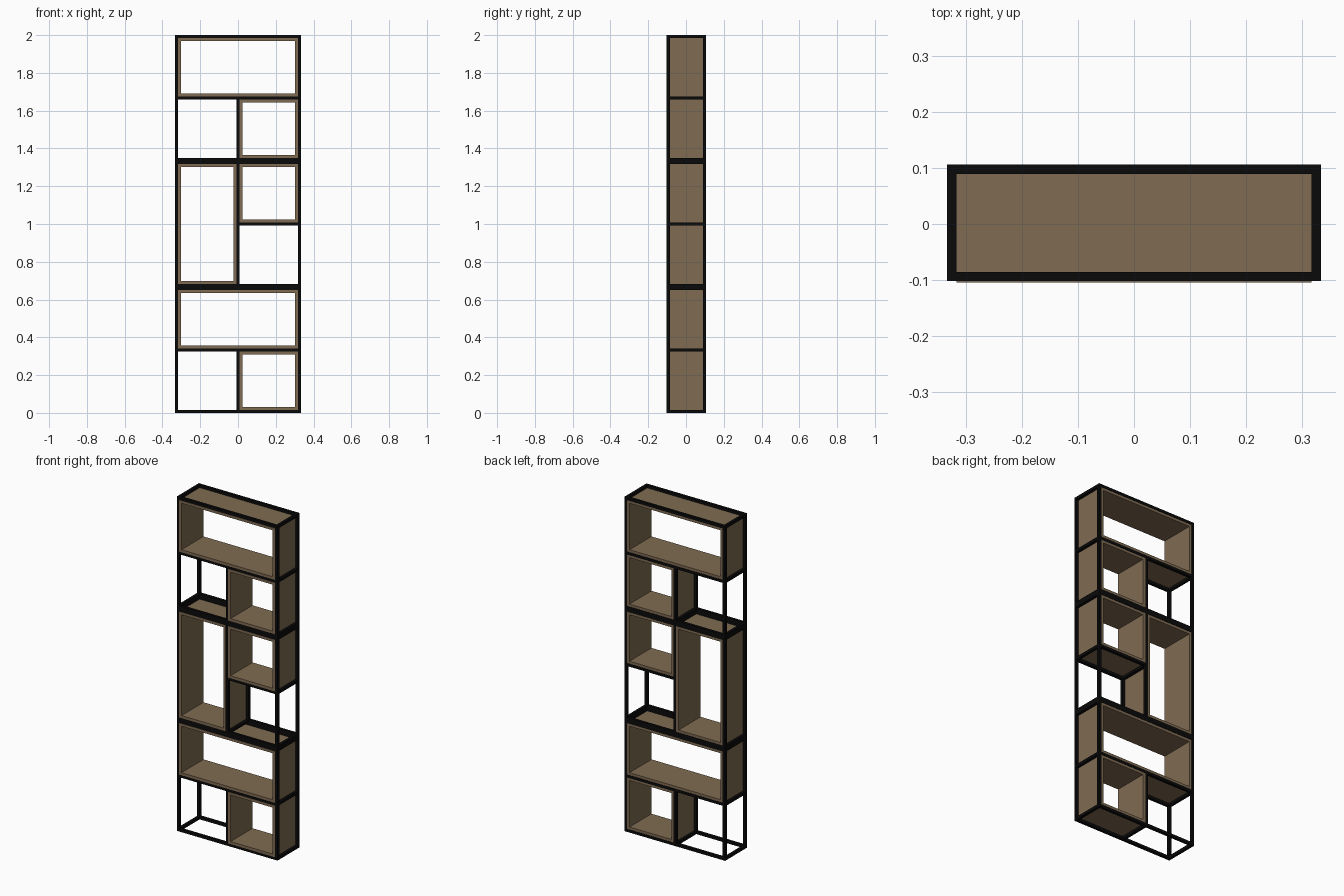
import bpy

if "Cube" in bpy.data.objects:
    bpy.data.objects.remove(bpy.data.objects["Cube"])

T = 0.0165            # metal bar thickness
P = 0.0155            # wood panel thickness
HX = 0.333            # half width
Y0, Y1 = -0.102, 0.106
M = 2.0 / 3           # height of one stacked module
H = T / 2


def material(name, rgb):
    m = bpy.data.materials.new(name)
    m.diffuse_color = (*rgb, 1)
    m.use_nodes = True
    m.node_tree.nodes["Principled BSDF"].inputs["Base Color"].default_value = m.diffuse_color
    return m


BLACK = material("black metal", (0.003, 0.003, 0.003))
WOOD = material("brown wood", (0.215, 0.148, 0.085))


def make(name, boxes, mat):
    """One object from a list of (lo, hi) cuboids."""
    verts, faces = [], []
    for lo, hi in boxes:
        b = len(verts)
        verts += [(x, y, z) for x in (lo[0], hi[0]) for y in (lo[1], hi[1]) for z in (lo[2], hi[2])]
        faces += [[b + i for i in f] for f in ((0, 1, 3, 2), (4, 6, 7, 5), (0, 4, 5, 1),
                                               (2, 3, 7, 6), (0, 2, 6, 4), (1, 5, 7, 3))]
    me = bpy.data.meshes.new(name)
    me.from_pydata(verts, [], faces)
    me.materials.append(mat)
    ob = bpy.data.objects.new(name, me)
    bpy.context.collection.objects.link(ob)


DEPTHS = ((Y0, Y0 + T), (Y1 - T, Y1))


def posts(x, z0, z1):
    return [((x - H, a, z0), (x + H, b, z1)) for a, b in DEPTHS]


def ring(x0, x1, z, xs):
    """Horizontal bars front and back, plus depth bars at each x in xs."""
    out = [((x0, a, z - H), (x1, b, z + H)) for a, b in DEPTHS]
    return out + [((x - H, Y0 + T, z - H), (x + H, Y1 - T, z + H)) for x in xs]


def wood_box(name, x0, x1, z0, z1):
    """Open-fronted, open-backed box from four panels."""
    a, b = Y0 - 0.002, Y1 - 0.002
    make(name, [((x0, a, z0), (x1, b, z0 + P)), ((x0, a, z1 - P), (x1, b, z1)),
                ((x0, a, z0 + P), (x0 + P, b, z1 - P)), ((x1 - P, a, z0 + P), (x1, b, z1 - P))], WOOD)


E = HX - H            # outer post centre
for i in range(3):
    base, mid, top = i * M, (i + 0.5) * M, (i + 1) * M
    tall = i == 1     # middle module holds the upright box
    # metal frame of the module
    bars = posts(-E, base, top) + posts(E, base, top) + posts(0, base, top if tall else mid)
    bars += ring(-HX, HX, base + H, (-E, 0, E))
    bars += ring(-HX, HX, top - H, (-E, 0, E) if tall else (-E, E))
    bars += ring(0, HX, mid, (0, E)) if tall else ring(-HX, HX, mid, (-E, 0, E))
    make(f"metal_frame_{i + 1}", bars, BLACK)
    # wooden boxes in the module
    inner = HX - T
    if tall:
        wood_box("upright_box", -inner, -H, base + T, top - T)
        wood_box("small_box_2", H, inner, mid + H, top - T)
    else:
        wood_box(f"wide_box_{i + 1}", -inner, inner, mid + H, top - T)
        wood_box(f"small_box_{i + 1}", H, inner, base + T, mid - H)
